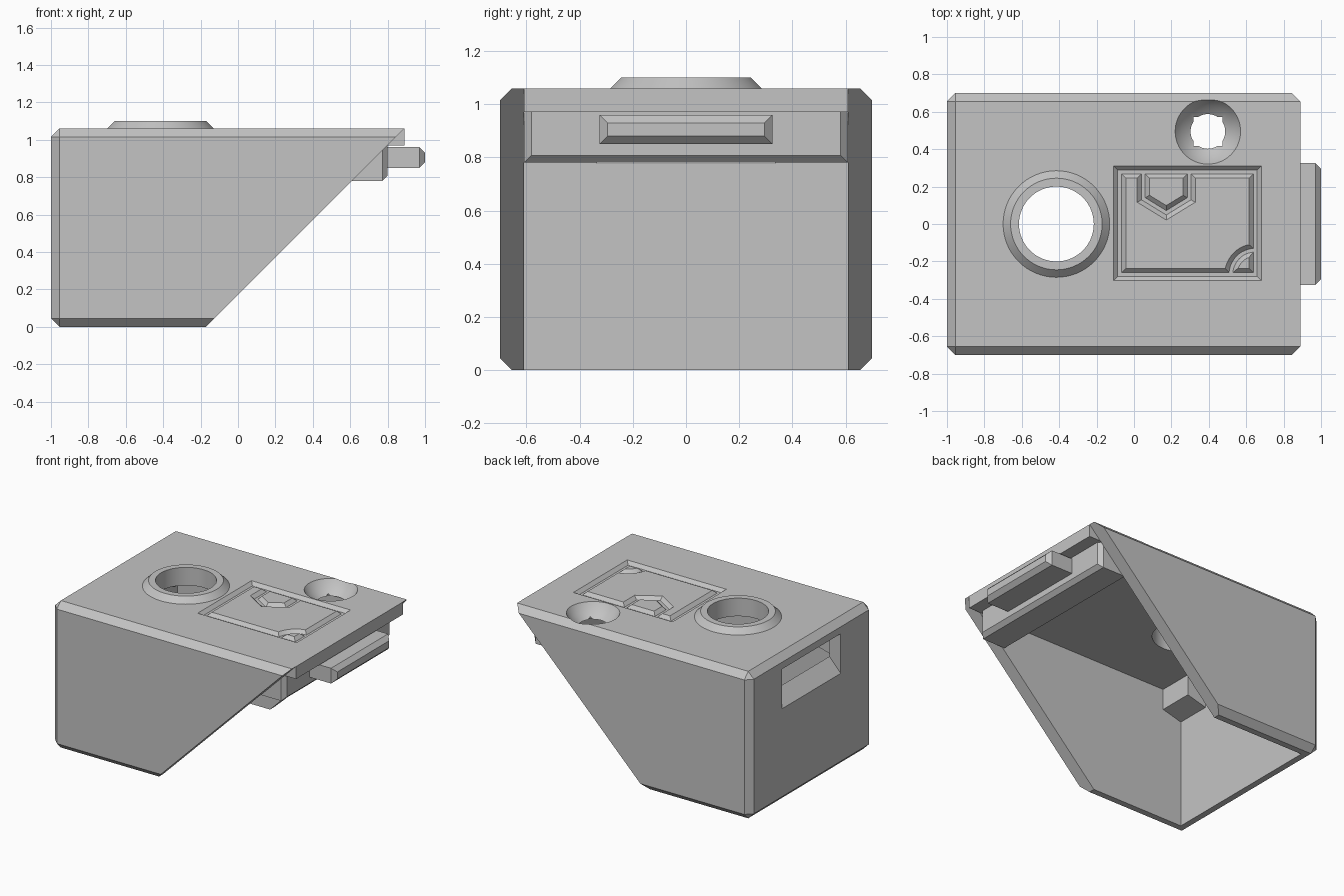
import bpy, bmesh, math
from mathutils import Vector, Matrix

old = bpy.data.objects.get("Cube")
if old:
    bpy.data.objects.remove(old, do_unlink=True)

grey = bpy.data.materials.new("plain_grey")
grey.use_nodes = True
grey.diffuse_color = (0.55, 0.55, 0.55, 1)
grey.node_tree.nodes["Principled BSDF"].inputs["Base Color"].default_value = (0.55, 0.55, 0.55, 1)

TOP, CEIL, WALL, INNER = 1.06, 0.97, 0.7, 0.61


def finish(name, bm):
    bmesh.ops.recalc_face_normals(bm, faces=bm.faces)
    mesh = bpy.data.meshes.new(name)
    bm.to_mesh(mesh)
    bm.free()
    mesh.materials.append(grey)
    ob = bpy.data.objects.new(name, mesh)
    bpy.context.collection.objects.link(ob)
    return ob


def loft(name, rings, closed=False):
    """Skin equal-length rings of points; cap the ends unless closed."""
    bm = bmesh.new()
    rows = [[bm.verts.new(p) for p in ring] for ring in rings]
    n = len(rows[0])
    pairs = list(zip(rows, rows[1:])) + ([(rows[-1], rows[0])] if closed else [])
    for a, b in pairs:
        for i in range(n):
            j = (i + 1) % n
            bm.faces.new((a[i], a[j], b[j], b[i]))
    if not closed:
        bm.faces.new(rows[0])
        bm.faces.new(rows[-1])
    return finish(name, bm)


def prism(name, profile, y0, y1):
    return loft(name, [[(x, y, z) for x, z in profile] for y in (y0, y1)])


def box(name, x0, x1, y0, y1, z0, z1):
    return prism(name, [(x0, z0), (x1, z0), (x1, z1), (x0, z1)], y0, y1)


def circle(r, z, cx, cy, n=64):
    return [(cx + r * math.cos(2 * math.pi * i / n),
             cy + r * math.sin(2 * math.pi * i / n), z) for i in range(n)]


def tapered_block(name, x0, x1, x2, y, z0, z1, inset, inset_top):
    """Block along x whose front end narrows from x1 to x2."""
    def ring(x, i, t):
        return [(x, -y + i, z0 + i), (x, y - i, z0 + i), (x, y - i, z1 - t), (x, -y + i, z1 - t)]
    return loft(name, [ring(x0, 0, 0), ring(x1, 0, 0), ring(x2, inset, inset_top)])


def groove(name, path, closed=False):
    """Cutter with sloping sides that follows a flat path on the top face."""
    pts = [Vector(p) for p in path]
    n = len(pts)
    rings = []
    for i, p in enumerate(pts):
        a = pts[i - 1] if closed or i else None
        b = pts[(i + 1) % n] if closed or i < n - 1 else None
        d1 = (p - a).normalized() if a is not None else (b - p).normalized()
        d2 = (b - p).normalized() if b is not None else d1
        n1, n2 = Vector((-d1.y, d1.x)), Vector((-d2.y, d2.x))
        m = (n1 + n2) / (1 + n1.dot(n2))
        section = [(-0.053, 0.02), (-0.01, -0.023), (0.01, -0.023), (0.053, 0.02)]
        rings.append([(p.x + m.x * s, p.y + m.y * s, TOP + h) for s, h in section])
    return loft(name, rings, closed)


# Outer shell with chamfered edges, square at the +x end
shell = box("body_shell", -1, 0.89, -WALL, WALL, 0, TOP)
bm = bmesh.new()
bm.from_mesh(shell.data)
edges = [e for e in bm.edges if any(v.co.x < 0 for v in e.verts)]
bmesh.ops.bevel(bm, geom=edges, offset=0.045, segments=1, affect='EDGES')
bm.to_mesh(shell.data)
bm.free()

# Hollow inside and the slanted ends of the side walls
cutters = [box("cavity", -0.91, 1.2, -INNER, INNER, -0.2, CEIL)]
slant = [(-0.371, -0.2), (1.2, 1.371), (1.2, -0.2)]
for s in (-1, 1):
    cutters.append(prism("slant_cut", slant, s * INNER, s * 0.9))

# Socket opening with a sloping sill in the -x wall
cutters.append(prism("socket_cut", [(-1.1, 0.57), (-0.88, 0.81), (-0.88, 0.965), (-1.1, 0.965)],
                     -0.335, 0.335))

# Countersunk screw hole low in the -x wall
screw = loft("screw_cut", [circle(0.115, -1.02, 0, 0, 32), circle(0.045, -0.95, 0, 0, 32),
                           circle(0.045, -0.85, 0, 0, 32)])
screw.data.transform(Matrix(((0, 0, 1, 0), (0, 1, 0, 0), (1, 0, 0, 0.12), (0, 0, 0, 1))))
cutters.append(screw)

# Round port, bolt funnel and its square hole
PORT, BOLT = (-0.415, 0), (0.395, 0.495)
cutters.append(loft("port_cut", [circle(0.2, 0.9, *PORT), circle(0.2, 1.2, *PORT)]))
cutters.append(loft("funnel_cut", [circle(0.086, 0.965, *BOLT), circle(0.14, 1.005, *BOLT),
                                   circle(0.175, TOP, *BOLT), circle(0.185, 1.09, *BOLT)]))
cutters.append(box("square_cut", BOLT[0] - 0.077, BOLT[0] + 0.077,
                   BOLT[1] - 0.077, BOLT[1] + 0.077, 0.9, 1.02))

# Engraved plan on the top: frame, shield and corner arc
X0, X1, Y0, Y1 = -0.077, 0.648, -0.27, 0.278
cutters.append(groove("frame_groove", [(X0, Y0), (X1, Y0), (X1, Y1), (X0, Y1)], True))
cutters.append(groove("shield_groove", [(0.05, Y1), (0.05, 0.135), (0.1725, 0.06),
                                        (0.295, 0.135), (0.295, Y1)]))
arc = [math.pi / 2 * (1 + i / 12) for i in range(13)]
cutters.append(groove("arc_groove", [(X1 + 0.13 * math.cos(a), Y0 + 0.13 * math.sin(a)) for a in arc]))

for c in cutters:
    c.hide_render = True
    mod = shell.modifiers.new(c.name, 'BOOLEAN')
    mod.operation = 'DIFFERENCE'
    mod.solver = 'EXACT'
    mod.object = c
    bpy.context.view_layer.objects.active = shell
    bpy.ops.object.modifier_apply(modifier=mod.name)
    bpy.data.objects.remove(c, do_unlink=True)

# Raised collar round the port
collar = loft("port_collar", [circle(r, z, *PORT) for r, z in
                              ((0.285, TOP), (0.245, 1.1), (0.2, 1.1), (0.2, TOP))], closed=True)

# Ledge and plug bar under the overhanging lip
ledge = tapered_block("ledge", 0.59, 0.772, 0.8, INNER, 0.78, CEIL, 0.028, 0)
bar = tapered_block("plug_bar", 0.79, 0.97, 1.0, 0.325, 0.85, 0.96, 0.03, 0.03)

# Stop blocks in the inner corners beside the socket
blocks = [prism("stop_block_" + side, [(-0.91, CEIL), (-0.91, 0.78), (-0.76, 0.82), (-0.76, CEIL)],
                s * 0.36, s * INNER) for side, s in (("front", -1), ("back", 1))]

bpy.ops.object.select_all(action='DESELECT')
for ob in [shell, collar, ledge, bar] + blocks:
    ob.select_set(True)
bpy.context.view_layer.objects.active = shell
bpy.ops.object.shade_smooth_by_angle(angle=math.radians(25))
